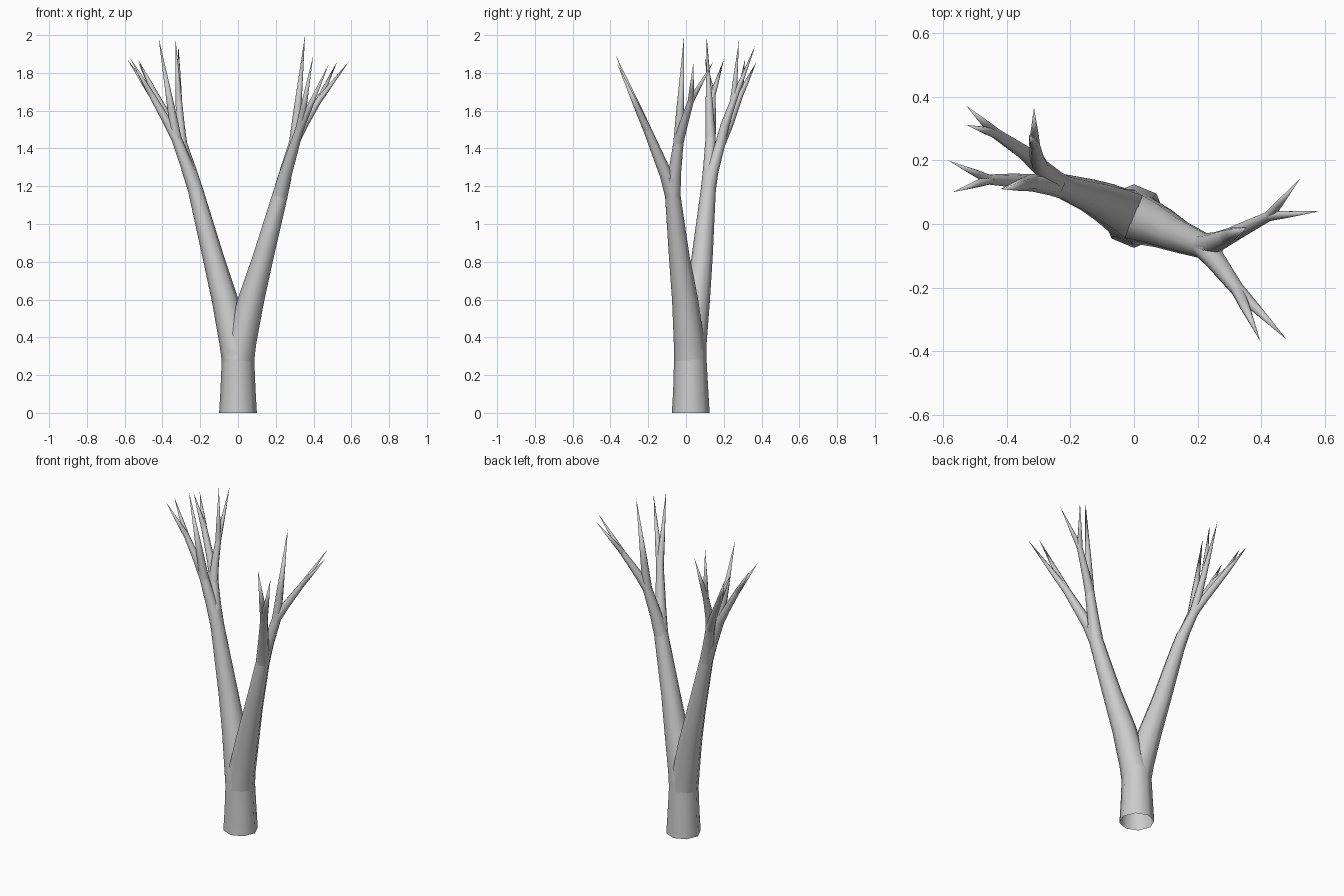
import bpy, bmesh
from math import cos, sin, pi
from mathutils import Vector

if "Cube" in bpy.data.objects:
    bpy.data.objects.remove(bpy.data.objects["Cube"])


def limb(name, path, sides=8):
    """Open tapered tube along (x, y, z, radius) points; zero radius ends in a tip."""
    pts = [Vector(p[:3]) for p in path]
    bm = bmesh.new()
    rings = []
    for i, p in enumerate(pts):
        r = path[i][3]
        if r == 0:
            rings.append([bm.verts.new(p)])
            continue
        t = (pts[min(i + 1, len(pts) - 1)] - pts[max(i - 1, 0)]).normalized()
        q = Vector((0, 0, 1)).rotation_difference(t)
        rings.append([bm.verts.new(p + q @ Vector((r * cos(2 * pi * k / sides),
                                                   r * sin(2 * pi * k / sides), 0)))
                      for k in range(sides)])
    for a, b in zip(rings, rings[1:]):
        for k in range(sides):
            n = (k + 1) % sides
            if len(b) == 1:
                bm.faces.new((a[k], a[n], b[0]))
            else:
                bm.faces.new((a[k], a[n], b[n], b[k]))
    me = bpy.data.meshes.new(name)
    bm.to_mesh(me)
    bm.free()
    for f in me.polygons:
        f.use_smooth = True
    ob = bpy.data.objects.new(name, me)
    bpy.context.collection.objects.link(ob)
    return ob


# Forks shared by several limbs
base = (0, 0.022, 0.28, 0.086)
right = (0.222, -0.07, 1.15, 0.041)
right_up = (0.297, -0.04, 1.43, 0.027)
right_out = (0.425, 0.025, 1.65, 0.016)
right_front = (0.325, -0.205, 1.5, 0.022)
left = (-0.225, 0.118, 1.18, 0.04)
left_side = (-0.325, 0.13, 1.45, 0.027)
left_out = (-0.455, 0.14, 1.68, 0.016)
left_back = (-0.295, 0.18, 1.42, 0.027)
left_back_up = (-0.313, 0.25, 1.65, 0.017)
left_back_out = (-0.435, 0.285, 1.68, 0.017)

# Trunk, open underneath
limb("trunk", [(0, 0.025, 0, 0.1), (0, 0.025, 0.12, 0.093), (0, 0.022, 0.33, 0.084)])

# Two main boughs
limb("right_bough", [base, (0.018, 0.015, 0.38, 0.08), (0.07, -0.005, 0.6, 0.069),
                     (0.132, -0.035, 0.82, 0.055), right, (0.25, -0.075, 1.25, 0.034)])
limb("left_bough", [base, (-0.02, 0.03, 0.38, 0.08), (-0.07, 0.058, 0.6, 0.069),
                    (-0.13, 0.085, 0.82, 0.056), left, (-0.252, 0.128, 1.28, 0.034)])

# Secondary branches
limb("right_front_branch", [right, (0.25, -0.105, 1.26, 0.034), right_front])
limb("right_up_branch", [right, (0.252, -0.06, 1.27, 0.034), right_up])
limb("left_side_branch", [left, (-0.268, 0.125, 1.3, 0.034), left_side])
limb("left_back_branch", [left, (-0.252, 0.138, 1.28, 0.034), left_back])
limb("right_out_branch", [right_up, (0.345, -0.015, 1.52, 0.023), right_out])
limb("left_out_branch", [left_side, (-0.38, 0.137, 1.55, 0.022), left_out])
limb("left_back_up_branch", [left_back, (-0.305, 0.205, 1.52, 0.023), left_back_up])
limb("left_back_out_branch", [left_back, (-0.345, 0.225, 1.52, 0.023), left_back_out])

# Pointed twigs
twigs = [
    (right_up, (0.355, -0.01, 2.0)), (right_out, (0.525, 0.145, 1.86)),
    (right_out, (0.585, 0.04, 1.858)), (right_front, (0.398, -0.37, 1.89)),
    (right_front, (0.482, -0.365, 1.85)), (left_side, (-0.42, 0.11, 1.985)),
    (left_out, (-0.585, 0.2, 1.87)), (left_out, (-0.572, 0.1, 1.88)),
    (left_back_up, (-0.315, 0.367, 1.945)), (left_back_up, (-0.33, 0.28, 1.97)),
    (left_back_out, (-0.528, 0.372, 1.855)), (left_back_out, (-0.528, 0.312, 1.87)),
]
for i, (fork, tip) in enumerate(twigs):
    a, b = Vector(fork[:3]), Vector(tip)
    mid = a.lerp(b, 0.3)
    limb(f"twig_{i + 1}", [fork, (*mid, fork[3] * 0.76), (*b, 0)])
